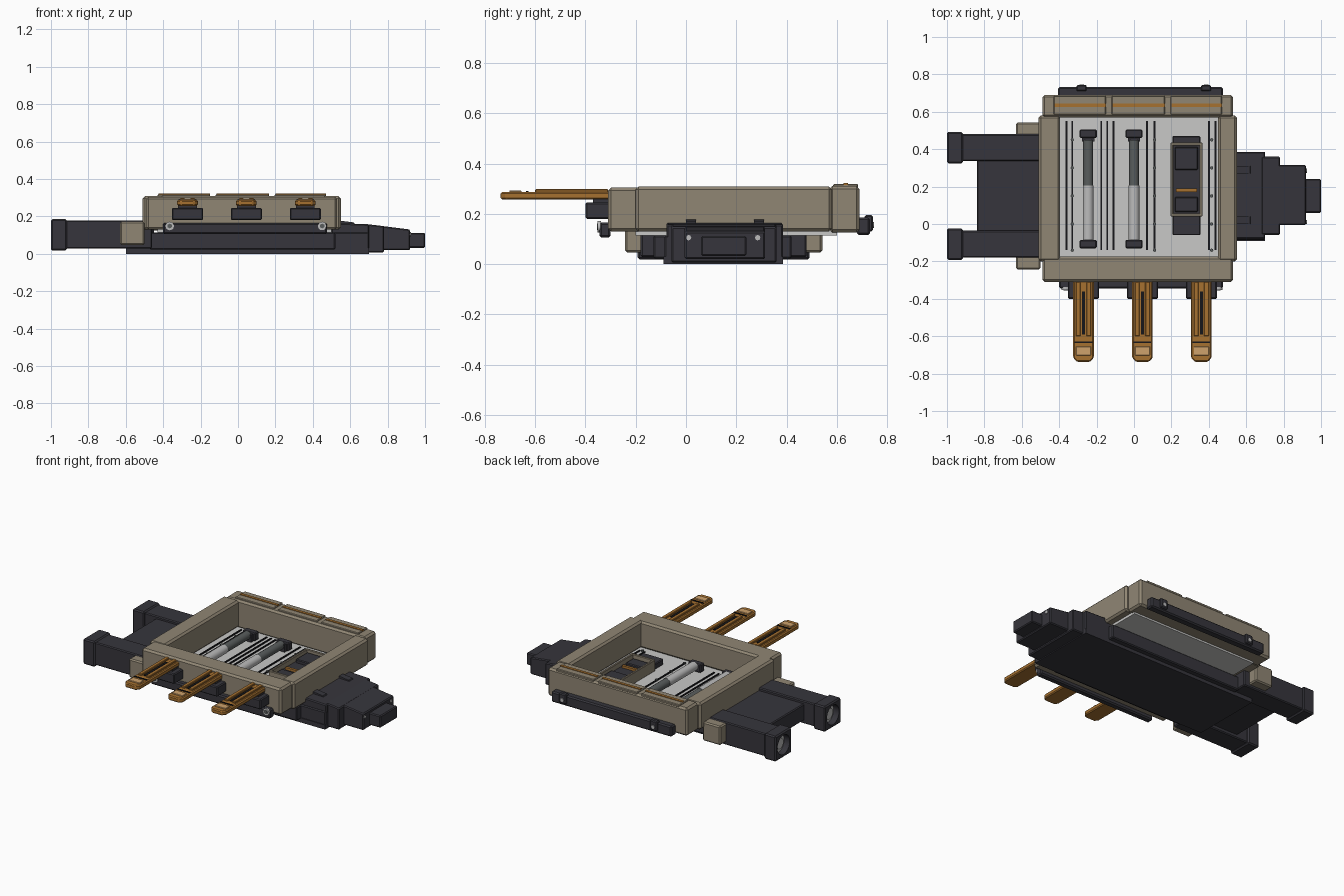
import bpy, bmesh, math
from mathutils import Matrix

old = bpy.data.objects.get("Cube")
if old:
    bpy.data.objects.remove(old, do_unlink=True)


def material(name, r, g, b):
    m = bpy.data.materials.new(name)
    m.use_nodes = True
    m.diffuse_color = (r, g, b, 1)
    m.node_tree.nodes["Principled BSDF"].inputs["Base Color"].default_value = (r, g, b, 1)
    return m


TAN = material("tan shell", .28, .24, .175)
DARK = material("charcoal", .037, .036, .045)
BLACK = material("black slot", .008, .008, .01)
ORANGE = material("copper orange", .38, .165, .03)
PAD = material("light copper", .62, .36, .15)
FLOOR = material("light grey", .58, .58, .57)
STEEL = material("dark steel", .1, .11, .11)
SILVER = material("silver", .5, .5, .5)


def finish(bm, name, mat, bevel=0):
    bmesh.ops.recalc_face_normals(bm, faces=bm.faces)
    mesh = bpy.data.meshes.new(name)
    bm.to_mesh(mesh)
    bm.free()
    mesh.materials.append(mat)
    ob = bpy.data.objects.new(name, mesh)
    bpy.context.collection.objects.link(ob)
    if bevel:
        mod = ob.modifiers.new("edge", 'BEVEL')
        mod.width, mod.segments, mod.limit_method = bevel, 1, 'ANGLE'
    return ob


def box(name, mat, x, y, z, bevel=0):
    bm = bmesh.new()
    bmesh.ops.create_cube(bm, size=1)
    for v in bm.verts:
        for i, (lo, hi) in enumerate((x, y, z)):
            v.co[i] = hi if v.co[i] > 0 else lo
    return finish(bm, name, mat, bevel)


def prism(name, mat, points, lo, hi, axis, bevel=0):
    """Extrude an outline in XZ along y, or an outline in XY along z."""
    bm = bmesh.new()
    place = (lambda a, b, t: (a, t, b)) if axis == 'y' else (lambda a, b, t: (a, b, t))
    ends = [[bm.verts.new(place(a, b, t)) for a, b in points] for t in (lo, hi)]
    for ring in ends:
        bm.faces.new(ring)
    for i in range(len(points)):
        j = (i + 1) % len(points)
        bm.faces.new((ends[0][i], ends[0][j], ends[1][j], ends[1][i]))
    return finish(bm, name, mat, bevel)


def rod(name, mat, centre, radius, length, axis, sides=24):
    bm = bmesh.new()
    turn = Matrix.Rotation(math.pi / 2, 4, {'x': 'Y', 'y': 'X', 'z': 'Z'}[axis])
    bmesh.ops.create_cone(bm, cap_ends=True, segments=sides, radius1=radius, radius2=radius,
                          depth=length, matrix=Matrix.Translation(centre) @ turn)
    for f in bm.faces:
        f.smooth = len(f.verts) == 4
    return finish(bm, name, mat)


# Open tan tray frame
box("frame_front", TAN, (-.49, .53), (-.31, -.175), (.13, .305), .012)
box("frame_back", TAN, (-.49, .53), (.57, .69), (.125, .31), .012)
box("frame_side_right", TAN, (-.51, -.395), (-.2, .58), (.13, .308), .012)
box("frame_side_left", TAN, (.45, .55), (-.2, .58), (.13, .308), .012)

# Capping strips on the back rail
for x in ((-.43, -.15), (-.12, .165), (.195, .47)):
    box("back_cap", TAN, x, (.585, .685), (.3, .318), .004)
    box("back_orange_line", ORANGE, (x[0] + .005, x[1]), (.626, .644), (.31, .322))

# Tray floor with slots and fixings
box("tray_floor", FLOOR, (-.43, .5), (-.2, .6), (.113, .13))
for x in (-.36, -.33, -.175, -.143, -.11, .07, .11, .4, .435):
    box("floor_slot", BLACK, (x - .005, x + .005), (-.14, .55), (.128, .136))
for x in (-.33, .11, .415):
    for y in (-.14, 0, .15, .3, .45):
        rod("floor_screw", STEEL, (x, y, .134), .009, .012, 'z', 8)

# Two piston rods
for x in (-.245, 0):
    for y in ((-.13, -.085), (.46, .505)):
        box("rod_mount", DARK, (x - .046, x + .046), y, (.13, .185), .006)
    box("rod_neck", DARK, (x - .033, x + .033), (.44, .462), (.13, .18))
    rod("rod_sleeve", SILVER, (x, .06, .168), .029, .29, 'y')
    rod("rod_shaft", STEEL, (x, .325, .168), .027, .25, 'y')

# Cartridge in the tray
box("cartridge_bed", DARK, (.205, .355), (-.06, .47), (.13, .17), .005)
for x in ((.195, .21), (.35, .366)):
    box("cartridge_rim_side", TAN, x, (.04, .435), (.13, .205), .003)
for y in ((.04, .056), (.419, .435)):
    box("cartridge_rim_end", TAN, (.195, .366), y, (.13, .205), .003)
box("cartridge_block", DARK, (.218, .342), (.29, .412), (.165, .192), .005)
box("cartridge_block", DARK, (.218, .342), (.065, .145), (.165, .185), .005)
box("cartridge_bar", ORANGE, (.225, .337), (.172, .189), (.165, .185))

# Three front prongs on dark sockets
for x in (-.27, .045, .36):
    box("prong_socket", DARK, (x - .083, x + .083), (-.4, -.3), (.18, .246), .006)
    box("prong_neck", DARK, (x - .05, x + .05), (-.37, -.3), (.235, .265))
    outline = [(x - .055, -.3), (x - .055, -.715), (x - .035, -.737),
               (x + .035, -.737), (x + .055, -.715), (x + .055, -.3)]
    prism("prong", ORANGE, outline, .257, .287, 'z', .006)
    for s in (-1, 1):
        a, b = sorted((x + s * .015, x + s * .04))
        box("prong_rail", ORANGE, (a, b), (-.6, -.31), (.28, .298), .003)
    box("prong_slot", BLACK, (x - .008, x + .008), (-.59, -.36), (.284, .291))
    box("prong_band", BLACK, (x - .047, x + .047), (-.637, -.627), (.284, .291))
    box("prong_pad", PAD, (x - .04, x + .04), (-.702, -.655), (.282, .293), .002)

# Front and back dark rails with bolts
box("front_rail", DARK, (-.4, .475), (-.345, -.3), (.105, .166), .008)
for x in (-.365, .45):
    rod("front_bolt_ring", SILVER, (x, -.345, .149), .023, .014, 'y', 12)
    rod("front_bolt", STEEL, (x, -.351, .149), .013, .008, 'y', 6)
box("back_rail", DARK, (-.405, .475), (.68, .732), (.115, .185), .008)
for x in (-.28, .385):
    box("back_bolt_boss", DARK, (x - .027, x + .027), (.71, .743), (.13, .195), .006)
    rod("back_bolt", SILVER, (x, .743, .155), .012, .008, 'y', 8)

# Base under the tray
box("base_plate", DARK, (-.6, .7), (-.09, .385), (0, .03))
box("base_body", DARK, (-.47, .7), (-.085, .38), (.02, .114), .006)
box("base_shoulder", DARK, (-.47, .52), (-.13, .42), (.022, .114), .006)

# Stepped nose on the left end
prism("nose_root", DARK, [(.5, .02), (.7, .02), (.7, .158), (.5, .165)], -.078, .385, 'y', .006)
prism("nose_middle", DARK, [(.68, .006), (.78, .006), (.78, .148), (.68, .16)], -.058, .36, 'y', .006)
prism("nose_tip", DARK, [(.76, .02), (.92, .02), (.92, .13), (.76, .15)], -.005, .315, 'y', .006)
box("nose_plug", DARK, (.9, 1), (.06, .24), (.032, .112), .006)
for y in (.01, .285):
    rod("nose_screw", SILVER, (.921, y, .105), .011, .008, 'x', 8)
for y in (.0, .27):
    prism("nose_ridge", DARK, [(.54, .15), (.63, .15), (.62, .168), (.54, .178)], y, y + .04, 'y')

# Twin arms on the right end
box("arm_bridge", DARK, (-.84, -.45), (-.04, .345), (.05, .16), .006)
for y in (-.108, .408):
    box("arm", DARK, (-.93, -.46), (y - .072, y + .072), (.028, .178), .006)
    tip = box("arm_tip", DARK, (-1, -.915), (y - .084, y + .084), (.018, .186), .008)
    cutter = rod("arm_bore_cutter", DARK, (-1, y, .102), .064, .12, 'x')
    cutter.hide_render = True
    cutter.hide_set(True)
    mod = tip.modifiers.new("bore", 'BOOLEAN')
    mod.object, mod.operation = cutter, 'DIFFERENCE'
    rod("arm_bore_disc", SILVER, (-.945, y, .102), .063, .03, 'x')
    rod("arm_bore_hub", SILVER, (-.965, y, .102), .035, .02, 'x')

# Tan brackets beside the arms
for y in ((-.242, -.12), (.42, .542)):
    box("arm_bracket", TAN, (-.63, -.5), y, (.047, .172), .008)
